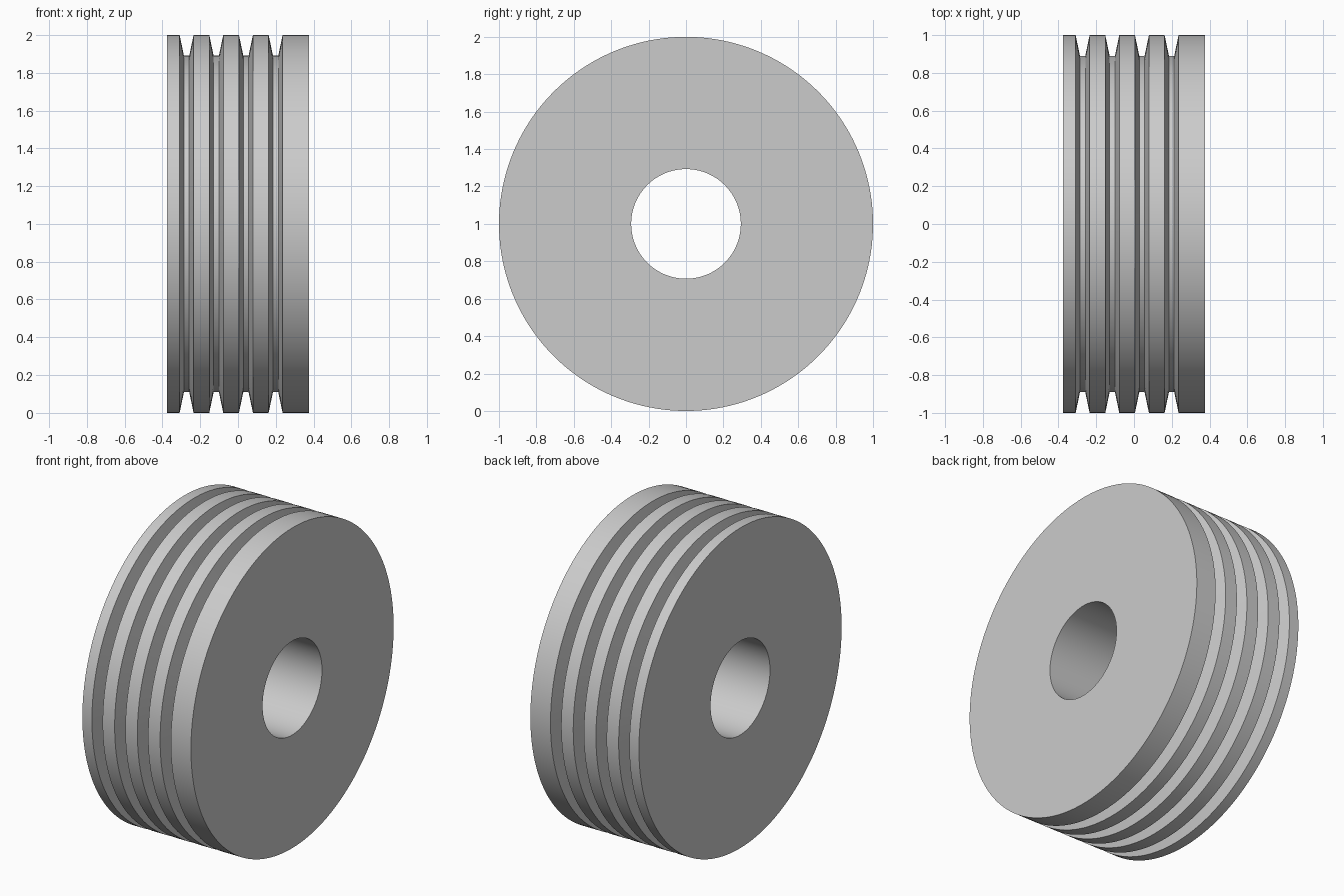
import bpy, bmesh, math
from mathutils import Vector, Matrix

cube = bpy.data.objects.get("Cube")
if cube:
    bpy.data.objects.remove(cube, do_unlink=True)

RADIUS, BORE, FLOOR = 1.0, 0.293, 0.89
HALF_WIDTH = 0.375
GROOVES, FIRST, PITCH = 4, -0.272, 0.157
TOP_HALF, FLOOR_HALF = 0.037, 0.014
SEGMENTS = 160

# Half section: bore, rim and repeated V grooves
profile = [(-HALF_WIDTH, BORE), (-HALF_WIDTH, RADIUS)]
for i in range(GROOVES):
    c = FIRST + i * PITCH
    profile += [(c - TOP_HALF, RADIUS), (c - FLOOR_HALF, FLOOR),
                (c + FLOOR_HALF, FLOOR), (c + TOP_HALF, RADIUS)]
profile += [(HALF_WIDTH, RADIUS), (HALF_WIDTH, BORE)]

# Turn the section around the x axis
bm = bmesh.new()
verts = [bm.verts.new((x, 0, r)) for x, r in profile]
edges = [bm.edges.new((a, b)) for a, b in zip(verts, verts[1:] + verts[:1])]
bmesh.ops.spin(bm, geom=verts + edges, cent=(0, 0, 0), axis=(1, 0, 0),
               angle=math.tau, steps=SEGMENTS, use_duplicate=False)
bmesh.ops.remove_doubles(bm, verts=bm.verts[:], dist=0.0001)
bmesh.ops.recalc_face_normals(bm, faces=bm.faces[:])
bmesh.ops.transform(bm, matrix=Matrix.Translation(Vector((0, 0, RADIUS))), verts=bm.verts[:])
mesh = bpy.data.meshes.new("grooved_pulley")
bm.to_mesh(mesh)
bm.free()
pulley = bpy.data.objects.new("grooved_pulley", mesh)
bpy.context.collection.objects.link(pulley)

# Plain grey metal
grey = bpy.data.materials.new("plain grey")
grey.use_nodes = True
grey.diffuse_color = (0.6, 0.6, 0.6, 1)
grey.node_tree.nodes["Principled BSDF"].inputs["Base Color"].default_value = (0.6, 0.6, 0.6, 1)
mesh.materials.append(grey)

# Smooth round surfaces with crisp groove edges
bpy.ops.object.select_all(action="DESELECT")
pulley.select_set(True)
bpy.context.view_layer.objects.active = pulley
bpy.ops.object.shade_smooth_by_angle(angle=math.radians(30))
